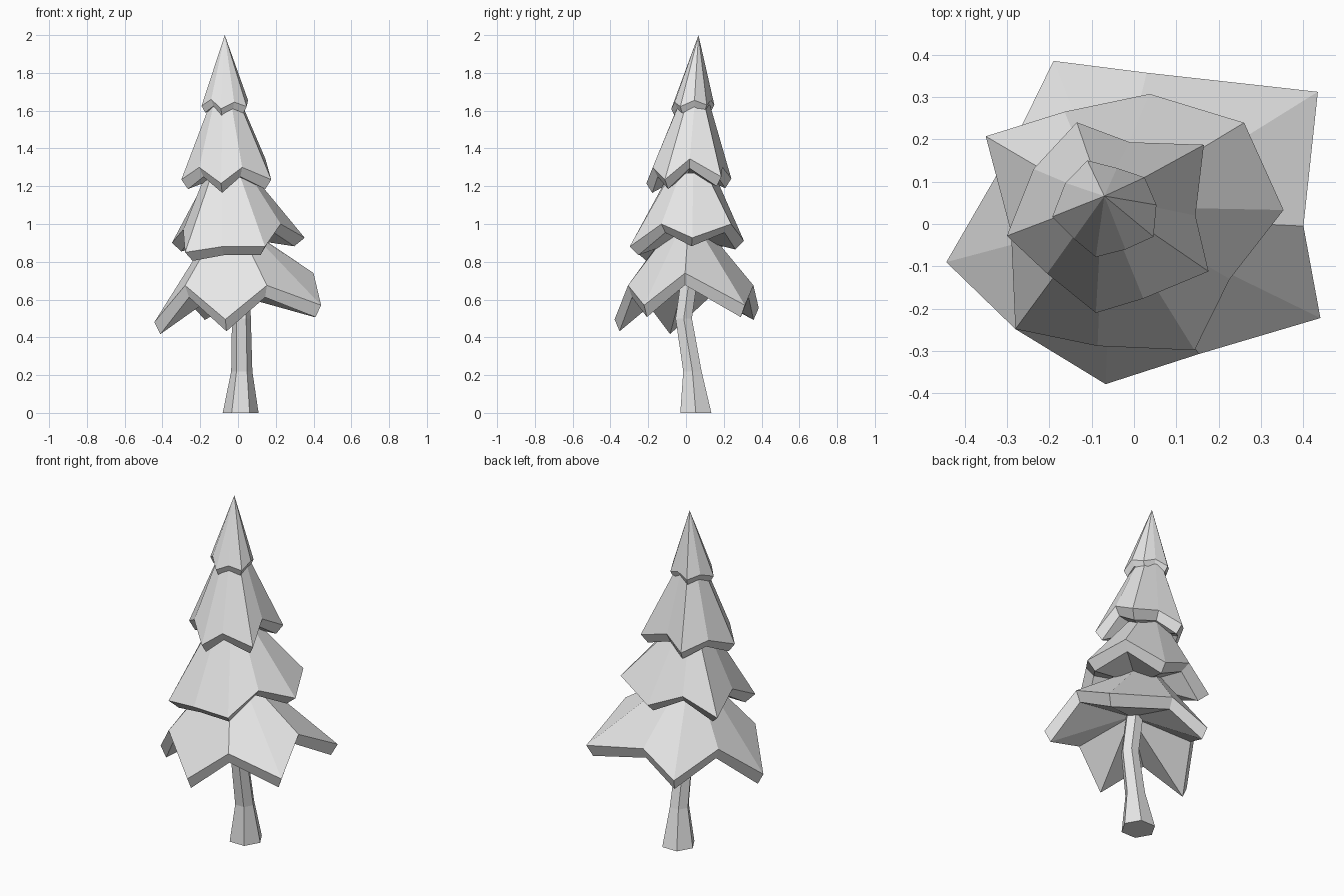
import bpy, bmesh
from math import cos, sin, pi
from mathutils import Vector

cube = bpy.data.objects.get("Cube")
if cube:
    bpy.data.objects.remove(cube, do_unlink=True)

grey = bpy.data.materials.new("light grey")
grey.use_nodes = True
colour = (0.8, 0.8, 0.8, 1)
grey.diffuse_color = colour
grey.node_tree.nodes["Principled BSDF"].inputs["Base Color"].default_value = colour


def finish(name, bm):
    """Turn a bmesh into a flat-shaded object with outward normals."""
    bmesh.ops.recalc_face_normals(bm, faces=bm.faces)
    mesh = bpy.data.meshes.new(name)
    bm.to_mesh(mesh)
    bm.free()
    mesh.materials.append(grey)
    obj = bpy.data.objects.new(name, mesh)
    bpy.context.collection.objects.link(obj)
    return obj


def bridge(bm, lower, upper):
    """Join two closed rings of equal length with quads."""
    count = len(lower)
    for i in range(count):
        j = (i + 1) % count
        bm.faces.new((lower[i], lower[j], upper[j], upper[i]))


def fan(bm, ring, point):
    """Close a ring with triangles to one point."""
    tip = bm.verts.new(point)
    for i in range(len(ring)):
        bm.faces.new((ring[i], ring[(i + 1) % len(ring)], tip))


def foliage_tier(name, rim, top, top_radius, shrink, thickness, hollow):
    """Star-shaped skirt: sloping top, thin edge band, hollow underside."""
    bm = bmesh.new()
    rim = [Vector(p) for p in rim]
    middle = sum(rim, Vector()) / len(rim)
    top = Vector(top)
    edge = [bm.verts.new(p) for p in rim]
    # edge band leaning inwards below the rim
    band = []
    for p in rim:
        q = middle.lerp(p, shrink)
        band.append(bm.verts.new((q.x, q.y, p.z - thickness)))
    bridge(bm, band, edge)
    fan(bm, band, (middle.x, middle.y, hollow))
    # sloping top, either pointed or ending in a small ring
    if top_radius:
        ring = []
        for p in rim:
            d = p - middle
            d.z = 0
            ring.append(bm.verts.new(top + d.normalized() * top_radius))
        bridge(bm, edge, ring)
        bm.faces.new(ring)
    else:
        fan(bm, edge, top)
    return finish(name, bm)


# Trunk: bent six-sided column, each section is (x, y, z, radius)
sections = [(.014, .052, 0, .095), (.02, .034, .22, .056),
            (.018, -.012, .5, .05), (.01, .025, .76, .05)]
bm = bmesh.new()
rings = []
for x, y, z, radius in sections:
    rings.append([bm.verts.new((x + radius * cos(k * pi / 3),
                                y + radius * sin(k * pi / 3), z))
                  for k in range(6)])
for lower, upper in zip(rings, rings[1:]):
    bridge(bm, lower, upper)
bm.faces.new(rings[0])
bm.faces.new(rings[-1])
finish("trunk", bm)

# Foliage: rims alternate between drooping tips and raised notches
foliage_tier("foliage_bottom", [
    (-.19, .385, .555), (.03, .357, .675), (.434, .312, .57),
    (.4, -.005, .74), (.44, -.222, .57), (.153, -.307, .675),
    (-.067, -.378, .495), (-.28, -.248, .675), (-.443, -.09, .48),
    (-.31, .14, .68)], (-.03, .01, .95), .12, .93, .063, .72)

foliage_tier("foliage_lower_middle", [
    (-.35, .207, .9), (-.164, .265, 1), (.037, .307, .91),
    (.26, .239, 1), (.353, .033, .927), (.226, -.13, 1),
    (.143, -.298, .88), (-.086, -.288, .88), (-.28, -.248, .85),
    (-.29, -.02, .97)], (-.05, .03, 1.27), .12, .85, .045, .93)

foliage_tier("foliage_upper_middle", [
    (-.135, .24, 1.24), (-.01, .193, 1.3), (.165, .187, 1.25),
    (.145, .02, 1.345), (.176, -.112, 1.235), (.022, -.176, 1.3),
    (-.09, -.21, 1.215), (-.205, -.117, 1.3), (-.3, -.028, 1.235),
    (-.237, .13, 1.3)], (-.065, .045, 1.66), .075, .86, .05, 1.27)

foliage_tier("foliage_top", [
    (-.11, .15, 1.63), (-.04, .132, 1.655), (.025, .11, 1.63),
    (.053, .045, 1.655), (.046, -.03, 1.622), (-.02, -.06, 1.645),
    (-.09, -.078, 1.61), (-.142, -.035, 1.66), (-.193, .017, 1.625),
    (-.162, .097, 1.655)], (-.07, .066, 2), 0, .85, .035, 1.62)
